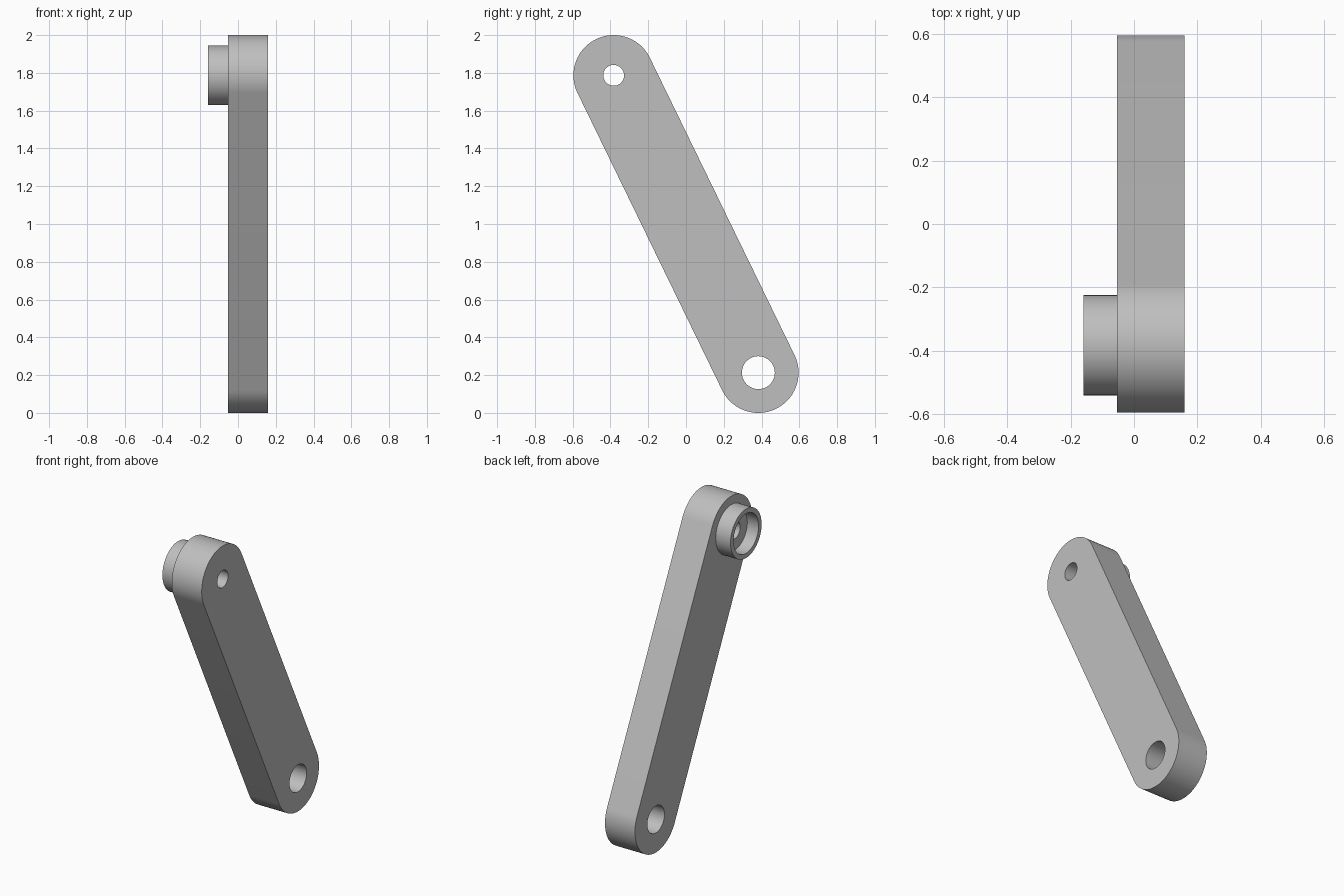
import bpy, bmesh
from math import sin, cos, pi, atan2

cube = bpy.data.objects.get("Cube")
if cube:
    bpy.data.objects.remove(cube, do_unlink=True)

TOP, BOTTOM = (-0.383, 1.787), (0.383, 0.213)   # pivot centres (y, z)
RADIUS = 0.213                                  # rounded arm ends
X_IN, X_OUT = -0.054, 0.159                     # arm faces
SEG = 96

grey = bpy.data.materials.new("satin grey")
grey.use_nodes = True
grey.diffuse_color = (0.52, 0.52, 0.52, 1)
grey.node_tree.nodes["Principled BSDF"].inputs["Base Color"].default_value = (0.52, 0.52, 0.52, 1)


def make_object(name, bm):
    bmesh.ops.recalc_face_normals(bm, faces=bm.faces)
    mesh = bpy.data.meshes.new(name)
    bm.to_mesh(mesh)
    bm.free()
    mesh.materials.append(grey)
    obj = bpy.data.objects.new(name, mesh)
    bpy.context.collection.objects.link(obj)
    return obj


def arc(centre, radius, start, sweep, steps):
    """Points (y, z) along an arc, both ends included."""
    return [(centre[0] + radius * cos(start + sweep * i / steps),
             centre[1] + radius * sin(start + sweep * i / steps)) for i in range(steps + 1)]


def prism(name, outline, x0, x1):
    """Extrude a (y, z) outline along x."""
    bm = bmesh.new()
    face = bm.faces.new([bm.verts.new((x0, y, z)) for y, z in outline])
    moved = bmesh.ops.extrude_face_region(bm, geom=[face])["geom"]
    bmesh.ops.translate(bm, vec=(x1 - x0, 0, 0),
                        verts=[v for v in moved if isinstance(v, bmesh.types.BMVert)])
    return make_object(name, bm)


def lathe(name, profile, centre):
    """Spin a closed (x, radius) profile about the x axis through centre."""
    bm = bmesh.new()
    rings = [[bm.verts.new((x, y, z)) for y, z in arc(centre, r, 0, 2 * pi, SEG)[:-1]]
             for x, r in profile]
    for a, b in zip(rings, rings[1:] + rings[:1]):
        for i in range(SEG):
            j = (i + 1) % SEG
            bm.faces.new((a[i], a[j], b[j], b[i]))
    return make_object(name, bm)


def smooth(obj):
    bpy.ops.object.select_all(action='DESELECT')
    obj.select_set(True)
    bpy.context.view_layer.objects.active = obj
    bpy.ops.object.shade_smooth_by_angle(angle=pi / 6)


# Arm: slanted bar with fully rounded ends
tilt = atan2(TOP[1] - BOTTOM[1], TOP[0] - BOTTOM[0])
outline = (arc(TOP, RADIUS, tilt - pi / 2, pi, SEG // 2)
           + arc(BOTTOM, RADIUS, tilt + pi / 2, pi, SEG // 2))
arm = prism("arm", outline, X_IN, X_OUT)

# Pivot holes through both ends
for name, centre, radius in (("top_hole_cutter", TOP, 0.055), ("bottom_hole_cutter", BOTTOM, 0.087)):
    cutter = prism(name, arc(centre, radius, 0, 2 * pi, SEG)[:-1], X_IN - 0.1, X_OUT + 0.1)
    cutter.hide_render = True
    mod = arm.modifiers.new(name, 'BOOLEAN')
    mod.operation, mod.solver, mod.object = 'DIFFERENCE', 'EXACT', cutter
    bpy.context.view_layer.objects.active = arm
    bpy.ops.object.modifier_apply(modifier=name)
    bpy.data.objects.remove(cutter, do_unlink=True)
smooth(arm)

# Boss: round collar with a counterbore around the top hole
boss = lathe("boss", [(X_IN, 0.055), (X_IN, 0.158), (-0.159, 0.158),
                      (-0.159, 0.127), (-0.079, 0.127), (-0.079, 0.055)], TOP)
smooth(boss)
